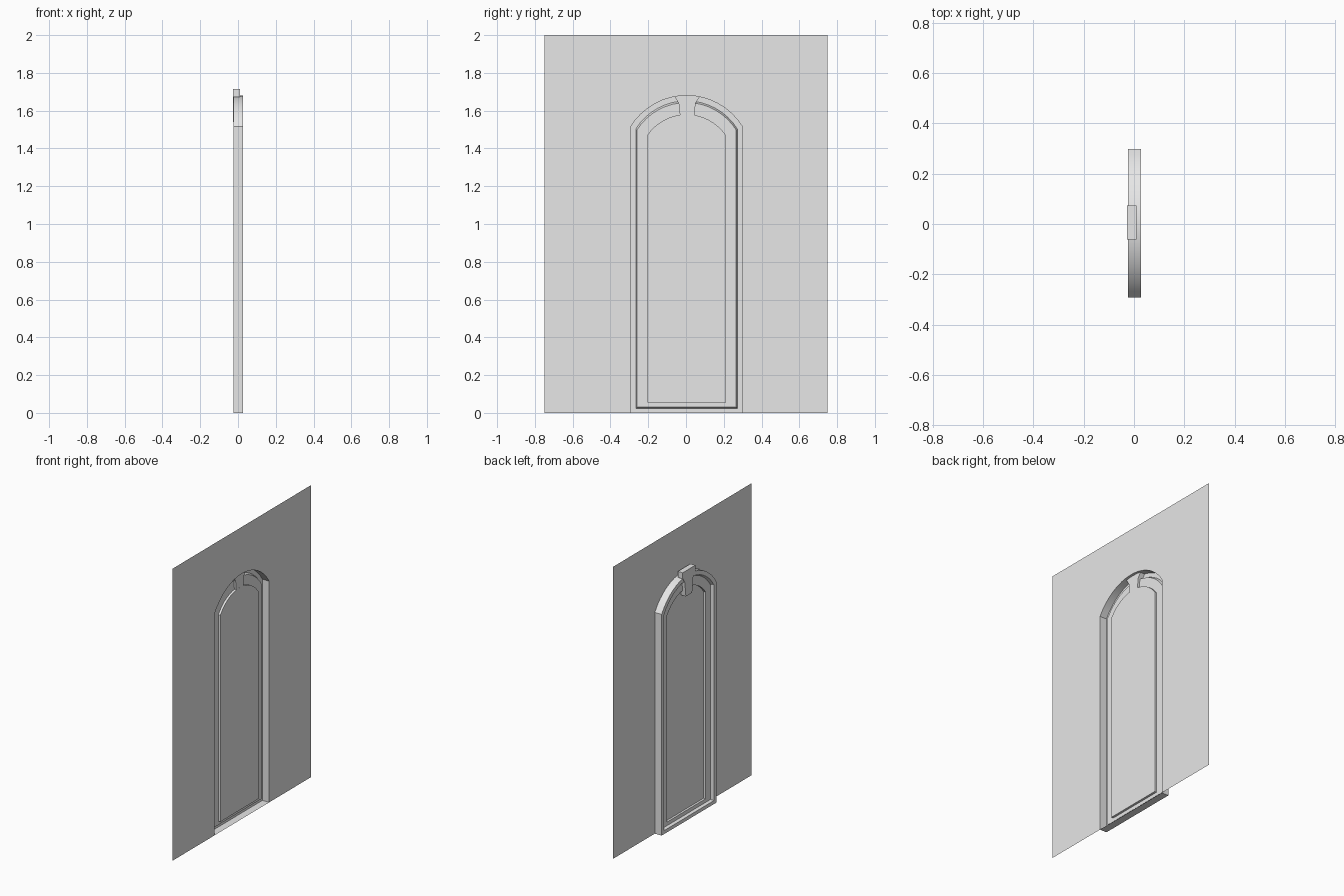
import bpy, bmesh, math

cube = bpy.data.objects.get("Cube")
if cube:
    bpy.data.objects.remove(cube, do_unlink=True)

grey = bpy.data.materials.new("plain_grey")
grey.use_nodes = True
COLOUR = (0.8, 0.8, 0.8, 1)
grey.diffuse_color = COLOUR
grey.node_tree.nodes["Principled BSDF"].inputs["Base Color"].default_value = COLOUR

CENTRE = 0.003   # sideways centre of the opening
WALL_X = 0.027
SEGMENTS = 16


def arch(half, bottom, spring, top, x):
    """Closed outline: straight jambs under a segmental arch."""
    rise = top - spring
    radius = (half ** 2 + rise ** 2) / (2 * rise)
    sweep = math.asin(half / radius)
    pts = [(x, CENTRE + half, bottom)]
    for i in range(SEGMENTS + 1):
        a = sweep * (1 - 2 * i / SEGMENTS)
        pts.append((x, CENTRE + radius * math.sin(a),
                    top - radius + radius * math.cos(a)))
    pts.append((x, CENTRE - half, bottom))
    return pts


def finish(name, bm, smooth=False):
    mesh = bpy.data.meshes.new(name)
    bm.to_mesh(mesh)
    bm.free()
    mesh.materials.append(grey)
    obj = bpy.data.objects.new(name, mesh)
    bpy.context.collection.objects.link(obj)
    if smooth:
        bpy.ops.object.select_all(action='DESELECT')
        obj.select_set(True)
        bpy.context.view_layer.objects.active = obj
        bpy.ops.object.shade_smooth_by_angle(angle=math.radians(25))
    return obj


# Wall sheet with an arched opening
bm = bmesh.new()
outline = [(WALL_X, -0.75, 0), (WALL_X, -0.75, 2), (WALL_X, 0.75, 2), (WALL_X, 0.75, 0)]
outline += arch(0.296, 0, 1.515, 1.68, WALL_X)
wall_face = bm.faces.new([bm.verts.new(p) for p in outline])
wall_face.normal_update()
if wall_face.normal.x < 0:
    wall_face.normal_flip()
bmesh.ops.triangulate(bm, faces=[wall_face])
finish("wall", bm)

# Stepped surround: reveal, casing, sash and panel
STEPS = [
    (0.296, 0.0, 1.515, 1.68, WALL_X),
    (0.296, 0.0, 1.515, 1.68, -0.0245),
    (0.269, 0.024, 1.503, 1.652, -0.0245),
    (0.263, 0.030, 1.497, 1.643, -0.005),
    (0.208, 0.055, 1.47, 1.58, -0.005),
    (0.208, 0.055, 1.47, 1.58, 0.010),
]
bm = bmesh.new()
rings = [[bm.verts.new(p) for p in arch(*step)] for step in STEPS]
count = len(rings[0])
for outer, inner in zip(rings, rings[1:]):
    for i in range(count):
        j = (i + 1) % count
        bm.faces.new((outer[i], outer[j], inner[j], inner[i]))
bm.faces.new(rings[-1])
bmesh.ops.recalc_face_normals(bm, faces=bm.faces)
finish("window_surround", bm, smooth=True)

# Keystone: wide head over a tapering stem
bm = bmesh.new()
side = [(0.068, 1.715), (0.068, 1.675), (0.045, 1.64), (0.034, 1.54)]
profile = side + [(-y, z) for y, z in reversed(side)]
base = bm.faces.new([bm.verts.new((-0.027, y + 0.006, z)) for y, z in profile])
result = bmesh.ops.extrude_face_region(bm, geom=[base], use_keep_orig=True)
moved = [v for v in result["geom"] if isinstance(v, bmesh.types.BMVert)]
bmesh.ops.translate(bm, verts=moved, vec=(0.0365, 0, 0))
bmesh.ops.recalc_face_normals(bm, faces=bm.faces)
finish("keystone", bm)
